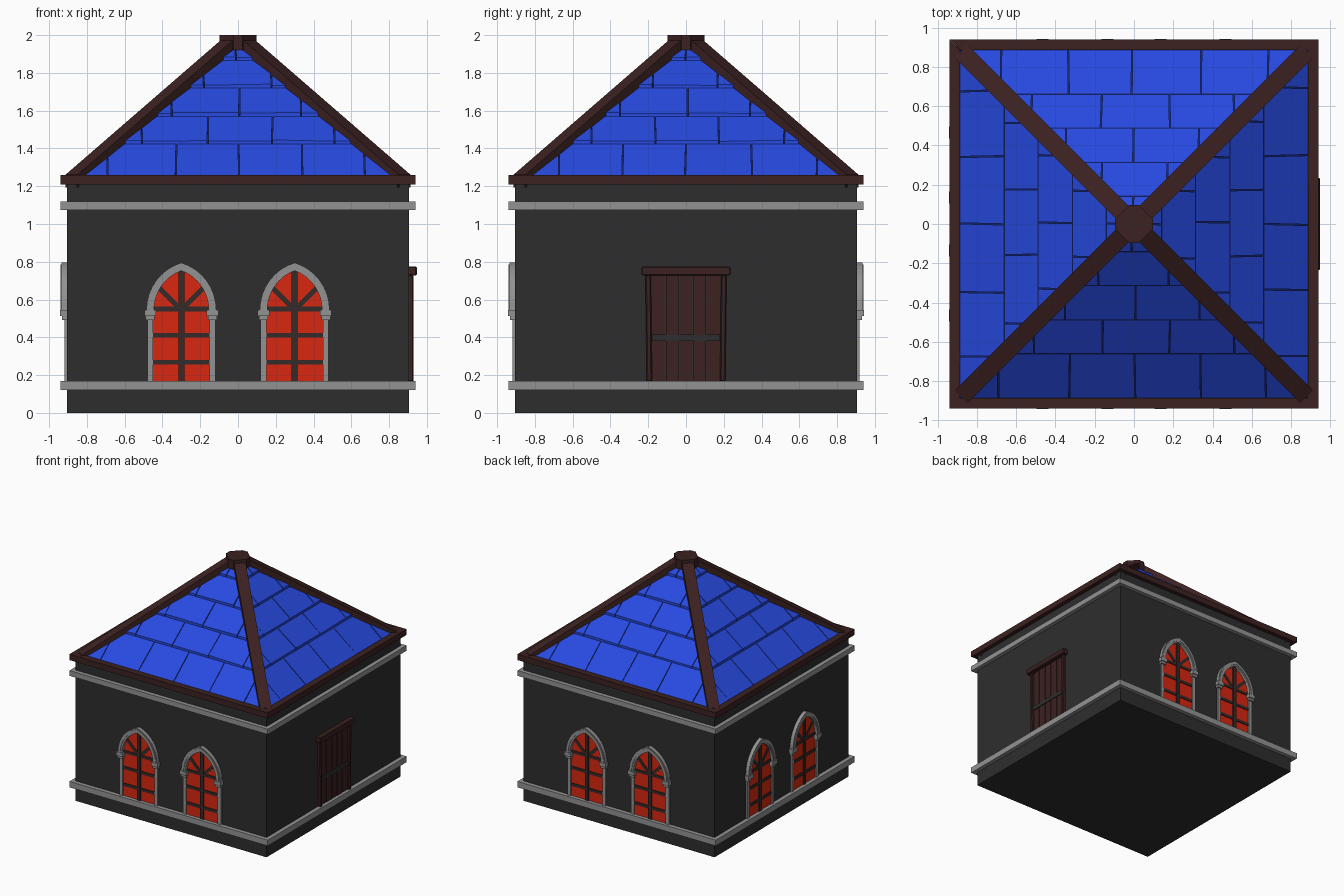
import bpy, bmesh, math, random
from mathutils import Matrix, Vector

random.seed(4)
if "Cube" in bpy.data.objects:
    bpy.data.objects.remove(bpy.data.objects["Cube"])


def material(name, r, g, b):
    m = bpy.data.materials.new(name)
    m.use_nodes = True
    m.diffuse_color = (r, g, b, 1)
    m.node_tree.nodes["Principled BSDF"].inputs["Base Color"].default_value = (r, g, b, 1)
    return m


WALL = material("charcoal wall", 0.027, 0.027, 0.027)
STONE = material("grey stone", 0.29, 0.29, 0.29)
WOOD = material("dark red wood", 0.045, 0.015, 0.015)
BARS = material("window bars", 0.035, 0.024, 0.022)
GLASS = material("red glass", 0.69, 0.02, 0.005)
TILE = material("blue tile", 0.02, 0.068, 0.75)
GAP = material("tile gap blue", 0.008, 0.018, 0.15)

W = 0.905       # half width of the walls
EAVE = 0.94     # half width of bands and eaves


def finish(name, bm, mat, turn=0):
    """Turn the part about z in quarter turns and make it an object."""
    bmesh.ops.recalc_face_normals(bm, faces=bm.faces)
    bm.transform(Matrix.Rotation(turn * math.pi / 2, 4, 'Z'))
    mesh = bpy.data.meshes.new(name)
    bm.to_mesh(mesh)
    bm.free()
    mesh.materials.append(mat)
    ob = bpy.data.objects.new(name, mesh)
    bpy.context.collection.objects.link(ob)
    return ob


def hull(bm, bottom, top):
    """Join two matching loops of points into a closed solid."""
    a = [bm.verts.new(p) for p in bottom]
    b = [bm.verts.new(p) for p in top]
    n = len(a)
    bm.faces.new(a[::-1])
    bm.faces.new(b)
    for i in range(n):
        bm.faces.new((a[i], a[(i + 1) % n], b[(i + 1) % n], b[i]))


def plate(bm, outline, out, back=0.01):
    """Outline in (x, z) standing proud of the front wall by out."""
    hull(bm, [(x, -W + back, z) for x, z in outline], [(x, -W - out, z) for x, z in outline])


def rect(x0, x1, z0, z1):
    return [(x0, z0), (x1, z0), (x1, z1), (x0, z1)]


def block(bm, half, z0, z1):
    loop = [(-half, -half), (half, -half), (half, half), (-half, half)]
    hull(bm, [(x, y, z0) for x, y in loop], [(x, y, z1) for x, y in loop])


# Walls and stone bands
bm = bmesh.new()
block(bm, W, 0, 1.22)
finish("walls", bm, WALL)
for name, z0, z1 in (("base_band", 0.12, 0.17), ("upper_band", 1.075, 1.12)):
    bm = bmesh.new()
    block(bm, EAVE, z0, z1)
    finish(name, bm, STONE)

# Pointed windows: two on the front, back and right walls
SPRING = 0.545
CENTRE = 0.0765


def arch(cx, half, steps=8):
    """Pointed arch from left springing over the apex to the right."""
    r = CENTRE + half
    end = math.acos(CENTRE / r)
    left = [(CENTRE - r * math.cos(end * i / steps), r * math.sin(end * i / steps))
            for i in range(steps + 1)]
    pts = left + [(-x, z) for x, z in left[-2::-1]]
    return [(cx + x, SPRING + z) for x, z in pts]


def window(turn, cx):
    bm = bmesh.new()
    plate(bm, [(cx - 0.155, 0.165)] + arch(cx, 0.155) + [(cx + 0.155, 0.165)], 0.004)
    finish("window_glass", bm, GLASS, turn)

    bm = bmesh.new()
    plate(bm, rect(cx - 0.016, cx + 0.016, 0.165, 0.75), 0.013)
    for z in (0.268, 0.412, 0.55):
        plate(bm, rect(cx - 0.155, cx + 0.155, z - 0.012, z + 0.012), 0.011)
    for s in (-1, 1):
        w = 0.009
        plate(bm, [(cx + s * w, SPRING - w), (cx + s * (0.115 + w), 0.66 - w),
                   (cx + s * (0.115 - w), 0.66 + w), (cx - s * w, SPRING + w)], 0.009)
    finish("window_bars", bm, BARS, turn)

    bm = bmesh.new()
    plate(bm, arch(cx, 0.185) + arch(cx, 0.145)[::-1], 0.03)
    plate(bm, arch(cx, 0.176) + arch(cx, 0.158)[::-1], 0.035)
    for s in (-1, 1):
        x = cx + s * 0.165
        plate(bm, rect(x - 0.015, x + 0.015, 0.165, 0.5), 0.014)
        plate(bm, rect(x - 0.024, x + 0.024, 0.492, 0.512), 0.028)
        plate(bm, rect(x - 0.031, x + 0.031, 0.512, 0.545), 0.037)
    finish("window_surround", bm, STONE, turn)


for turn in (0, 2, 3):
    for cx in (-0.3, 0.3):
        window(turn, cx)

# Plank door on the left wall
bm = bmesh.new()
for i in range(5):
    x = (i - 2) * 0.073
    plate(bm, rect(x - 0.033, x + 0.033, 0.165, 0.73), 0.007 + 0.002 * (i % 2))
finish("door_planks", bm, WOOD, 1)
bm = bmesh.new()
plate(bm, rect(-0.18, 0.18, 0.38, 0.415), 0.015)
finish("door_crossbar", bm, WALL, 1)
bm = bmesh.new()
for s in (-1, 1):
    plate(bm, [(s * 0.18, 0.165), (s * 0.208, 0.165), (s * 0.215, 0.73), (s * 0.185, 0.73)], 0.024)
plate(bm, rect(-0.235, 0.235, 0.727, 0.775), 0.042)
frame = finish("door_frame", bm, WOOD, 1)
bev = frame.modifiers.new("Bevel", 'BEVEL')
bev.width, bev.segments = 0.006, 1

# Roof base under the tiles
APEX, SLOPE, EDGE = 1.98, 0.85, 0.895
bm = bmesh.new()
bmesh.ops.create_cone(bm, cap_ends=True, segments=4, radius1=EDGE * math.sqrt(2), radius2=0,
                      depth=EDGE * SLOPE,
                      matrix=Matrix.Translation((0, 0, APEX - EDGE * SLOPE / 2))
                      @ Matrix.Rotation(math.pi / 4, 4, 'Z'))
finish("roof_base", bm, GAP)

# Overlapping tiles, laid in staggered rows and trimmed along the hips
ROWS = (EDGE, 0.66, 0.488, 0.312, 0.141, 0.02)
LENGTH = 0.34


def on_roof(x, d, lift):
    return Vector((x, -d, APEX - SLOPE * d + lift))


for turn in range(4):
    bm = bmesh.new()
    for row, (low, high) in enumerate(zip(ROWS, ROWS[1:])):
        shift = LENGTH / 2 if row % 2 else 0
        joints = [(i * LENGTH + shift + random.uniform(-0.012, 0.012),
                   random.uniform(-0.007, 0.007)) for i in range(-4, 4)]
        for (a, ta), (b, tb) in zip(joints, joints[1:]):
            la, lb = random.uniform(0.018, 0.026), random.uniform(0.018, 0.026)
            g = 0.003
            corners = [(a + g, low, la), (b - g, low, lb),
                       (b + tb - g, high + 0.004, 0.008), (a + ta + g, high + 0.004, 0.008)]
            hull(bm, [on_roof(x, d, -0.01) for x, d, l in corners],
                 [on_roof(x, d, l) for x, d, l in corners])
    for s in (-1, 1):
        bmesh.ops.bisect_plane(bm, geom=bm.verts[:] + bm.edges[:] + bm.faces[:],
                               plane_co=(0, 0, 0), plane_no=(s, 1, 0), clear_outer=True)
    finish("roof_tiles", bm, TILE, turn)

# Eave beams, mitred at the corners
for turn in range(4):
    bm = bmesh.new()
    loop = [(-EAVE, -EAVE), (EAVE, -EAVE), (0.885, -0.885), (-0.885, -0.885)]
    hull(bm, [(x, y, 1.21) for x, y in loop], [(x, y, 1.26) for x, y in loop])
    finish("eave_beam", bm, WOOD, turn)

# Hip beams running from the corners to the peak
for turn in range(4):
    bm = bmesh.new()
    w = 0.032
    top = [(0.88 - w, 0.88 + w, 1.262), (0.88 + w, 0.88 - w, 1.262),
           (0.04 + w, 0.04 - w, 1.99), (0.04 - w, 0.04 + w, 1.99)]
    hull(bm, [(x, y, z - 0.07) for x, y, z in top], top)
    finish("hip_beam", bm, WOOD, turn)

# Peak cap: a diamond block with clipped points
bm = bmesh.new()
loop = []
for k in range(4):
    rot = Matrix.Rotation(k * math.pi / 2, 2)
    loop += [rot @ Vector((0.097, -0.025)), rot @ Vector((0.097, 0.025))]
hull(bm, [(p.x, p.y, 1.92) for p in loop], [(p.x, p.y, 2.0) for p in loop])
finish("peak_cap", bm, WOOD)
